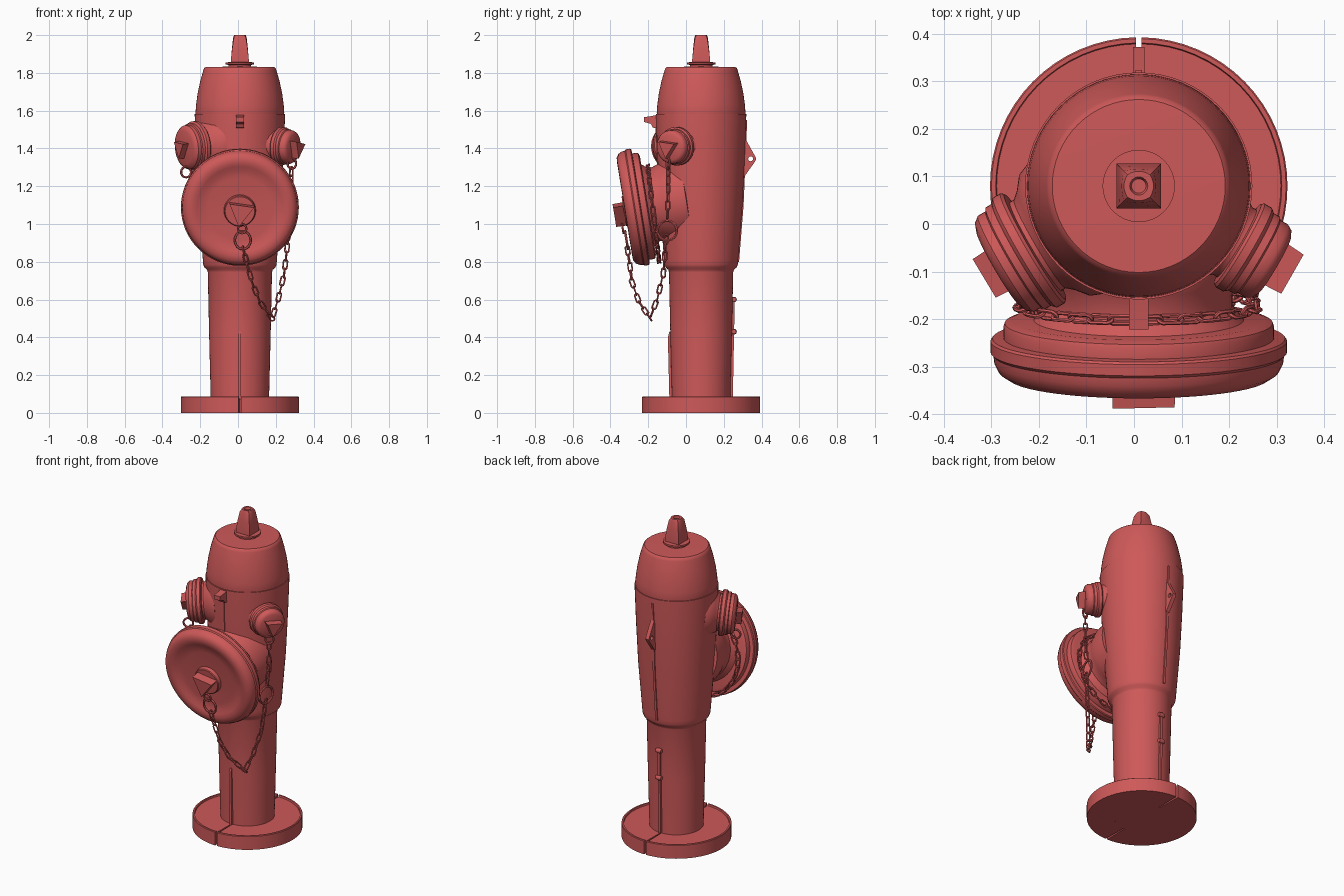
import bpy, bmesh, math
from mathutils import Vector, Matrix

if "Cube" in bpy.data.objects:
    bpy.data.objects.remove(bpy.data.objects["Cube"])

CX, CY = 0.01, 0.08          # axis of the barrel
red = bpy.data.materials.new("red_paint")
red.diffuse_color = (0.62, 0.10, 0.10, 1)
red.use_nodes = True
red.node_tree.nodes["Principled BSDF"].inputs["Base Color"].default_value = red.diffuse_color


def add(name, data):
    ob = bpy.data.objects.new(name, data)
    bpy.context.collection.objects.link(ob)
    data.materials.append(red)
    return ob


def lathe(name, profile, origin=(CX, CY, 0), direction=(0, 0, 1), segs=64,
          start=0.0, sweep=2 * math.pi):
    """Revolve (radius, height[, squareness]) points around a direction."""
    full = sweep > 6.28
    bm = bmesh.new()
    rings = []
    for i in range(segs if full else segs + 1):
        a = start + sweep * i / segs
        c, s = math.cos(a), math.sin(a)
        ring = []
        for p in profile:
            q = p[2] if len(p) > 2 else 0
            r = p[0] * (1 - q + q / max(abs(c), abs(s)))
            ring.append(bm.verts.new((r * c, r * s, p[1])))
        rings.append(ring)
    n = len(profile)
    for i in range(segs):
        a, b = rings[i], rings[(i + 1) % len(rings)]
        for j in range(n - 1 if full else n):
            k = (j + 1) % n
            bm.faces.new((a[j], b[j], b[k], a[k]))
    if not full:
        bm.faces.new(rings[0])
        bm.faces.new(rings[-1])
    bmesh.ops.remove_doubles(bm, verts=bm.verts, dist=1e-5)
    bmesh.ops.recalc_face_normals(bm, faces=bm.faces)
    me = bpy.data.meshes.new(name)
    bm.to_mesh(me)
    bm.free()
    ob = add(name, me)
    rot = Vector(direction).to_track_quat('Z', 'Y').to_matrix().to_4x4()
    ob.matrix_world = Matrix.Translation(origin) @ (rot if direction != (0, 0, 1) else Matrix())
    return ob


def spline(cu, pts):
    sp = cu.splines.new('POLY')
    sp.points.add(len(pts) - 1)
    for q, p in zip(sp.points, pts):
        q.co = (*p, 1)
    sp.use_cyclic_u = True


def plate(name, outline, width, hole=None):
    """Flat plate in the y-z plane, centred on the barrel, with optional round hole."""
    cu = bpy.data.curves.new(name, 'CURVE')
    cu.dimensions, cu.fill_mode, cu.extrude = '2D', 'BOTH', width / 2
    spline(cu, [(y, z, 0) for y, z in outline])
    if hole:
        y, z, r = hole
        spline(cu, [(y + r * math.cos(t * math.pi / 8), z + r * math.sin(t * math.pi / 8), 0)
                    for t in range(16)])
    add(name, cu).matrix_world = Matrix(((0, 0, 1, CX), (1, 0, 0, 0), (0, 1, 0, 0), (0, 0, 0, 1)))


def wire_curve(name, r):
    cu = bpy.data.curves.new(name, 'CURVE')
    cu.dimensions, cu.bevel_depth, cu.bevel_resolution = '3D', r, 1
    return cu


def chain(name, path, pitch=0.045):
    """Alternating oval links laid along a polyline."""
    cu = wire_curve(name, 0.0045)
    path = [Vector(p) for p in path]
    k, left = 0, pitch / 2
    for a, b in zip(path, path[1:]):
        d = b - a
        while left < d.length:
            m = (Matrix.Translation(a + d.normalized() * left)
                 @ d.to_track_quat('Z', 'Y').to_matrix().to_4x4()
                 @ Matrix.Rotation(math.pi / 4 + k * math.pi / 2, 4, 'Z'))
            pts = []
            for i in range(12):
                t = (i + 0.5) * math.pi / 6
                pts.append(m @ Vector((0.011 * math.cos(t), 0,
                                       0.011 * math.sin(t) + math.copysign(0.015, math.sin(t)))))
            spline(cu, pts)
            left += pitch
            k += 1
        left -= d.length
    add(name, cu)


def ring(name, center, normal, rx, ry, wire=0.006):
    cu = wire_curve(name, wire)
    m = Matrix.Translation(center) @ Vector(normal).to_track_quat('Z', 'Y').to_matrix().to_4x4()
    spline(cu, [m @ Vector((rx * math.cos(t * math.pi / 12), ry * math.sin(t * math.pi / 12), 0))
                for t in range(24)])
    add(name, cu)


# Split base flange: two half rings with a narrow slit front and back
for side, a in (("left", math.pi / 2), ("right", -math.pi / 2)):
    lathe("base_flange_" + side, [(.155, 0), (.313, 0), (.313, .083), (.310, .086), (.301, .086),
                                  (.299, .076), (.155, .076)], segs=32, start=a + .02, sweep=math.pi - .04)

# Barrel and bonnet
lathe("barrel", [(0, 0), (.155, 0), (.155, .1), (.163, .42), (.170, .745), (.174, .758), (.188, .77),
                 (.194, .785), (.196, .81), (.219, 1.1), (.231, 1.35), (.239, 1.57), (.239, 1.582), (0, 1.582)])
lathe("bonnet", [(0, 1.57), (.232, 1.57), (.235, 1.588), (.232, 1.63), (.224, 1.69), (.209, 1.76),
                 (.194, 1.812), (.190, 1.824), (.182, 1.831), (0, 1.834)])

# Operating nut: washer and tapered square stem with a dimple on top
lathe("nut_washer", [(0, 1.83), (.06, 1.83), (.06, 1.842), (.076, 1.846), (.076, 1.856), (0, 1.858)])
lathe("operating_nut", [(0, 1.85), (.047, 1.85, 1), (.047, 1.872, 1), (.042, 1.93, .9), (.036, 1.985, .6),
                        (.031, 2.0, .2), (.019, 2.0), (.015, 1.988), (0, 1.988)], segs=32)

# Large front outlet: neck, stepped cap with dished face, boss and triangular nut
D = (0, -.987, -.16)
F = Vector((CX, -.325, 1.078))
lathe("front_neck", [(0, -.36), (.225, -.33), (.222, -.25), (.208, -.21), (.197, -.18), (.197, -.155),
                     (.225, -.12), (.225, -.10), (0, -.10)], F, D)
lathe("front_cap", [(0, -.125), (.265, -.125), (.282, -.118), (.285, -.11), (.285, -.087), (.308, -.085),
                    (.312, -.08), (.312, -.056), (.306, -.05), (.304, -.033), (.294, -.014), (.275, -.002),
                    (.25, 0), (.228, -.006), (.205, -.016), (.17, -.02), (0, -.02)], F, D)
lathe("front_cap_boss", [(0, -.03), (.086, -.03), (.082, 0), (.078, .004), (0, .004)], F + Vector((0, 0, -.01)), D, 32)
lathe("front_cap_nut", [(0, -.01), (.078, -.01), (.076, .057), (0, .057)], F + Vector((.005, 0, -.01)), D, 3, .38)

# Two angled hose outlets, the left one larger
for side, sx, k, off in (("left", -1, 1.0, 0), ("right", 1, .76, -.012)):
    d = (sx * math.cos(.53), -math.sin(.53), -.09)
    o = (CX, CY, 1.435)
    prof = [(0, .15), (.16, .175), (.148, .205), (.122, .226), (.108, .242), (.108, .252), (.128, .254),
            (.134, .26), (.134, .278), (.128, .284), (.124, .286), (.124, .302), (.117, .306), (.117, .325),
            (.108, .337), (.09, .344), (0, .346)]
    lathe(side + "_outlet", [(r * k, h + off) for r, h in prof], o, d, 48)
    lathe(side + "_outlet_nut", [(0, .33), (.058, .33), (.055, .378 + off / 2), (0, .378 + off / 2)],
          o, d, 3, .4)

# Seam ridges, hook and lug along the split line
plate("front_seam_low", [(-.05, .07), (-.088, .07), (-.096, .40), (-.088, .43), (-.05, .43)], .014)
plate("front_seam_high", [(-.1, 1.3), (-.154, 1.3), (-.163, 1.56), (-.1, 1.56)], .008)
plate("front_hook", [(-.14, 1.505), (-.175, 1.51), (-.185, 1.53), (-.222, 1.54), (-.222, 1.566),
                     (-.19, 1.57), (-.14, 1.58)], .042)
plate("back_seam_low", [(.2, .08), (.248, .08), (.258, .6), (.2, .6)], .016)
plate("back_seam_high", [(.22, .8), (.281, .8), (.305, 1.1), (.324, 1.55), (.22, 1.55)], .014)
plate("back_lug", [(.28, 1.255), (.312, 1.255), (.365, 1.33), (.372, 1.345), (.365, 1.36), (.318, 1.445),
                   (.28, 1.445)], .024, (.342, 1.345, .013))
for i, z in enumerate((.43, .60)):
    lathe("back_seam_bolt_%d" % i, [(0, -.018), (.012, -.018), (.015, 0), (.012, .018), (0, .018)],
          (CX, .254, z), (1, 0, 0), 12)

# Chains: cap chain, right outlet chain, neck loop, left outlet chain
chain("cap_chain", [(.025, -.312, .88), (.045, -.30, .80), (.075, -.285, .69), (.115, -.25, .59), (.18, -.19, .50),
                    (.215, -.15, .61), (.245, -.12, .74), (.265, -.105, .92)])
chain("right_outlet_chain", [(.283, -.095, 1.30), (.28, -.095, 1.15), (.27, -.10, 1.01)])
loop = [(CX + .25 * math.sin(t * math.pi / 18), -.172 - .03 * math.cos(t * math.pi / 18),
         1.055 + .255 * math.cos(t * math.pi / 18)) for t in range(37)]
chain("neck_chain", loop)
chain("left_outlet_chain", [(-.235, -.14, 1.28), (-.19, -.155, 1.25), (-.14, -.16, 1.27)])

# Rings joining the chains
ring("front_cap_ring", (.025, -.315, .915), (0, -.987, -.16), .042, .048, .007)
ring("front_cap_eye", (.022, -.335, .975), (0, -.987, -.16), .022, .024, .006)
ring("joining_ring", (.265, -.10, .965), (1, -.2, 0), .052, .052, .007)
ring("right_outlet_ring", (.285, -.095, 1.32), (.4, -1, 0), .024, .028)
ring("left_outlet_ring", (-.275, -.10, 1.275), (.4, -1, 0), .028, .028)

# Turn curves into meshes and smooth everything by angle
for ob in bpy.context.collection.objects:
    ob.select_set(True)
    bpy.context.view_layer.objects.active = ob
bpy.ops.object.convert(target='MESH')
bpy.ops.object.shade_smooth_by_angle(angle=math.radians(35))
